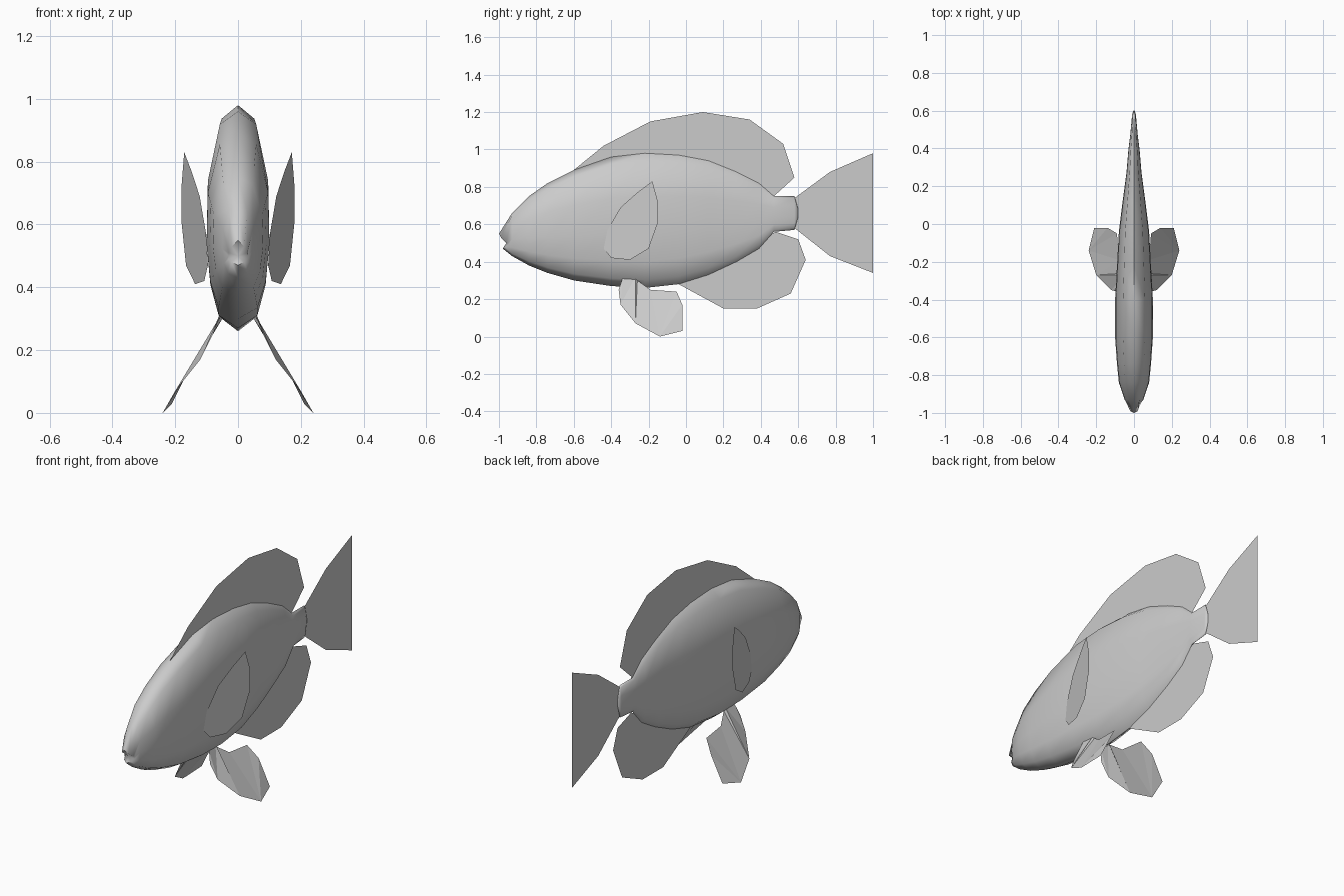
import bpy, bmesh, math

cube = bpy.data.objects.get("Cube")
if cube:
    bpy.data.objects.remove(cube, do_unlink=True)

grey = bpy.data.materials.new("light_grey")
grey.use_nodes = True
grey.diffuse_color = (0.6, 0.6, 0.6, 1)
grey.node_tree.nodes["Principled BSDF"].inputs["Base Color"].default_value = (0.6, 0.6, 0.6, 1)


def add_object(name, bm):
    mesh = bpy.data.meshes.new(name)
    bm.to_mesh(mesh)
    bm.free()
    mesh.materials.append(grey)
    obj = bpy.data.objects.new(name, mesh)
    bpy.context.collection.objects.link(obj)
    return obj


def add_fin(name, points):
    """A thin flat-shaded sheet from an outline of x, y, z points."""
    bm = bmesh.new()
    bm.faces.new([bm.verts.new(p) for p in points])
    bmesh.ops.triangulate(bm, faces=bm.faces[:])
    return add_object(name, bm)


# Body: half section as (height fraction, width fraction)
SECTION = [(0, 0), (0.06, 0.62), (0.2, 0.88), (0.4, 1), (0.68, 0.96), (0.94, 0.58), (1, 0)]

# Stations along the body: y, bottom z, top z, half width
STATIONS = [
    (-0.93, 0.43, 0.66, 0.05), (-0.84, 0.38, 0.75, 0.08), (-0.74, 0.34, 0.82, 0.09),
    (-0.6, 0.3, 0.89, 0.1), (-0.4, 0.27, 0.96, 0.1), (-0.22, 0.26, 0.98, 0.09),
    (-0.04, 0.28, 0.97, 0.08), (0.12, 0.33, 0.94, 0.06), (0.27, 0.4, 0.88, 0.04),
    (0.39, 0.47, 0.82, 0.03), (0.47, 0.56, 0.75, 0.02), (0.58, 0.57, 0.75, 0.01),
    (0.6, 0.64, 0.68, 0.003),
]

# Lips: the mouth corner is set back from the upper and lower lip
LIPS = [(0, -0.98, 0.47), (0.02, -0.97, 0.48), (0.03, -0.95, 0.49), (0.03, -0.95, 0.5),
        (0.03, -0.96, 0.51), (0.02, -0.99, 0.53), (0, -1, 0.55)]

rings = [LIPS]
for y, low, high, width in STATIONS:
    rings.append([(width * w, y, low + (high - low) * t) for t, w in SECTION])

bm = bmesh.new()
loops = []
for half in rings:
    full = half + [(-x, y, z) for x, y, z in half[-2:0:-1]]
    loops.append([bm.verts.new(p) for p in full])
count = len(loops[0])
for a, b in zip(loops, loops[1:]):
    for i in range(count):
        j = (i + 1) % count
        bm.faces.new((a[i], a[j], b[j], b[i]))
# Mouth hollow and tail-stem end
mouth = bm.verts.new((0, -0.96, 0.5))
for i in range(count):
    bm.faces.new((loops[0][i], mouth, loops[0][(i + 1) % count]))
bm.faces.new(loops[-1])
bmesh.ops.recalc_face_normals(bm, faces=bm.faces[:])
body = add_object("body", bm)
bpy.ops.object.select_all(action='DESELECT')
body.select_set(True)
bpy.context.view_layer.objects.active = body
bpy.ops.object.shade_smooth_by_angle(angle=math.radians(70))

# Fins on the centre line: y, z outlines
CENTRE_FINS = {
    "dorsal_fin": [(-0.6, 0.89), (-0.44, 1.02), (-0.19, 1.15), (0.09, 1.2), (0.34, 1.16),
                   (0.52, 1.03), (0.58, 0.85), (0.47, 0.75), (0.3, 0.8), (0, 0.9),
                   (-0.3, 0.9), (-0.6, 0.86)],
    "anal_fin": [(-0.04, 0.28), (0.2, 0.15), (0.38, 0.15), (0.56, 0.23), (0.64, 0.41),
                 (0.6, 0.52), (0.48, 0.56), (0.3, 0.46), (0.13, 0.38), (-0.04, 0.32)],
    "tail_fin": [(0.58, 0.74), (0.77, 0.88), (1, 0.98), (1, 0.34), (0.77, 0.43), (0.58, 0.58)],
}
for name, outline in CENTRE_FINS.items():
    add_fin(name, [(0, y, z) for y, z in outline])

# Pectoral fins: upright sheets flaring away from the body towards the back
PECTORAL = [(-0.18, 0.83), (-0.15, 0.72), (-0.15, 0.61), (-0.2, 0.47), (-0.3, 0.41),
            (-0.4, 0.42), (-0.44, 0.47), (-0.42, 0.57), (-0.35, 0.69), (-0.26, 0.77)]

# Pelvic fins: splayed outwards below the belly
PELVIC = [(0.08, -0.36, 0.25), (0.06, -0.34, 0.31), (0.05, -0.27, 0.32), (0.05, -0.26, 0.3),
          (0.08, -0.19, 0.25), (0.09, -0.05, 0.24), (0.14, -0.02, 0.17), (0.21, -0.02, 0.03),
          (0.24, -0.14, 0), (0.2, -0.27, 0.07), (0.12, -0.35, 0.17)]

for side, s in (("left", 1), ("right", -1)):
    add_fin(side + "_pectoral_fin", [(s * (0.18 + 0.29 * (y + 0.15)), y, z) for y, z in PECTORAL])
    add_fin(side + "_pelvic_fin", [(s * x, y, z) for x, y, z in PELVIC])
